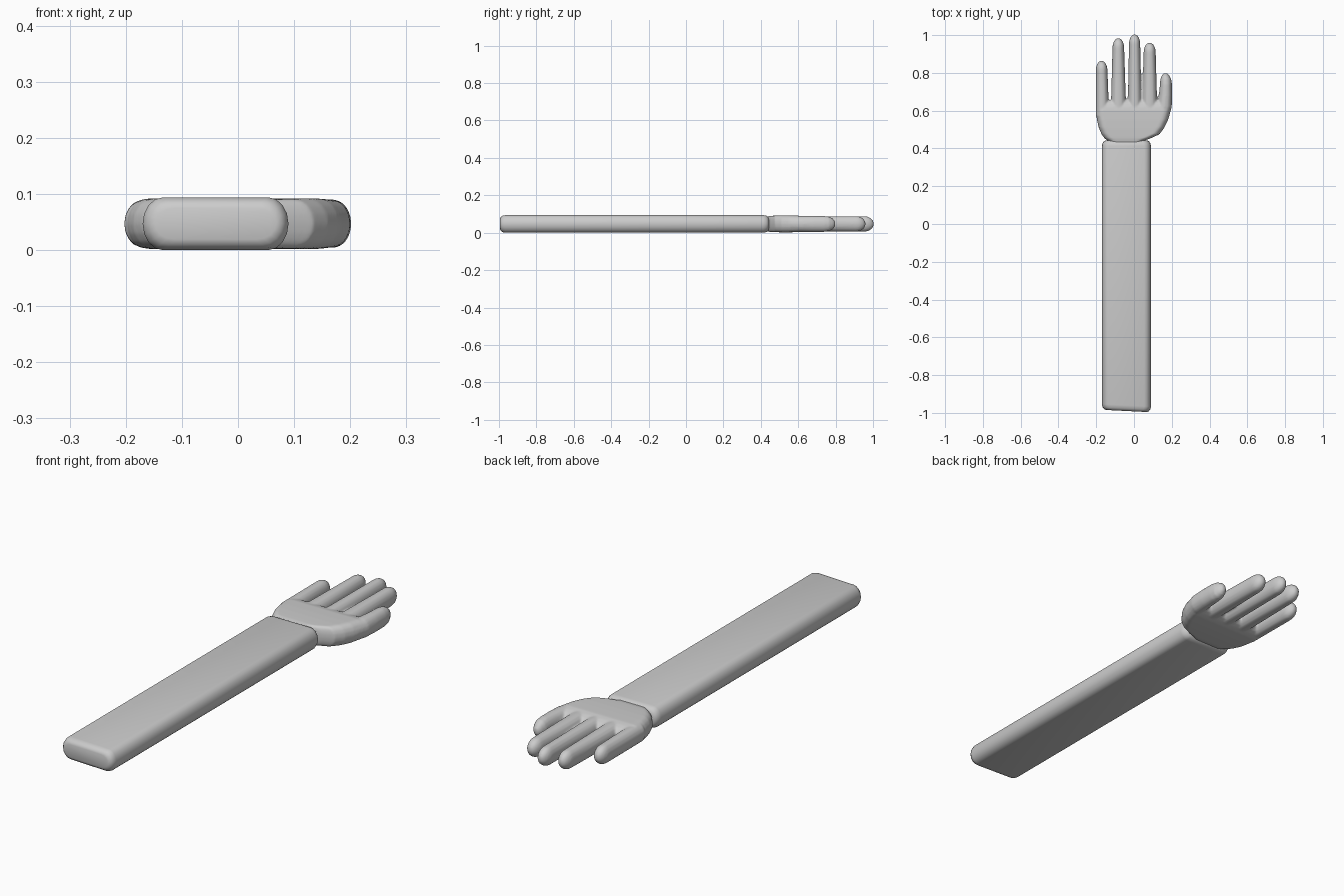
import bpy, bmesh, math

cube = bpy.data.objects.get("Cube")
if cube:
    bpy.data.objects.remove(cube)

grey = bpy.data.materials.new("light grey")
grey.use_nodes = True
colour = (0.6, 0.6, 0.6, 1)
grey.diffuse_color = colour
grey.node_tree.nodes["Principled BSDF"].inputs["Base Color"].default_value = colour

MID = 0.047    # height of the centre plane
STEPS = 8      # segments on each rounded side


def section(bm, y, left, right, h, skew=0):
    """Rounded slab cross-section between two x limits."""
    c, w = (left + right) / 2, (right - left) / 2
    r = min(0.036, w * 0.9)
    ring = []
    for side in (1, -1):
        for k in range(STEPS + 1):
            a = side * (-math.pi / 2 + math.pi * k / STEPS) if side > 0 else math.pi / 2 + math.pi * k / STEPS
            x = c + side * (w - r) + r * math.cos(a)
            ring.append(bm.verts.new((x, y - skew * (x - c), MID + h * math.sin(a))))
    return ring


def loft(bm, rows):
    rings = [section(bm, *row) for row in rows]
    for a, b in zip(rings, rings[1:]):
        for i in range(len(a)):
            j = (i + 1) % len(a)
            bm.faces.new((a[i], a[j], b[j], b[i]))
    bm.faces.new(rings[0][::-1])
    bm.faces.new(rings[-1])


def finish(bm, name):
    bmesh.ops.recalc_face_normals(bm, faces=bm.faces)
    mesh = bpy.data.meshes.new(name)
    bm.to_mesh(mesh)
    bm.free()
    mesh.materials.append(grey)
    ob = bpy.data.objects.new(name, mesh)
    bpy.context.collection.objects.link(ob)
    bpy.ops.object.select_all(action="DESELECT")
    ob.select_set(True)
    bpy.context.view_layer.objects.active = ob
    bpy.ops.object.shade_smooth_by_angle(angle=math.radians(50))
    return ob


def finger(bm, base, tip, y0, y1, w0, w1, h=0.041):
    """Straight tapering finger with a rounded end."""
    rows = [(y0, base - w0, base + w0, h)]
    for k in range(7):
        a = math.radians(14 * k)
        y = y1 - 0.05 + 0.05 * math.sin(a)
        s = max(math.cos(a), 0.1)
        c = base + (tip - base) * (y - y0) / (y1 - y0)
        rows.append((y, c - w1 * s, c + w1 * s, h * s))
    loft(bm, rows)


# Forearm: long slab with softened ends
bm = bmesh.new()
ends = ((0, 0.022, 0.028), (0.004, 0.012, 0.037), (0.014, 0.004, 0.044), (0.03, 0, 0.047))
rows = [(-0.99 + d, -0.17 + i, 0.09 - i, h, 0.05) for d, i, h in ends]
rows += [(0.443 - d, -0.17 + i, 0.09 - i, h) for d, i, h in ends[::-1]]
loft(bm, rows)
finish(bm, "forearm")

# Hand: palm, four fingers and thumb fused into one skin
bm = bmesh.new()
loft(bm, [(0.42, -0.13, 0.045, 0.037), (0.442, -0.14, 0.055, 0.041),
          (0.452, -0.155, 0.085, 0.043), (0.475, -0.172, 0.135, 0.044),
          (0.51, -0.187, 0.161, 0.045), (0.55, -0.196, 0.18, 0.045),
          (0.6, -0.202, 0.194, 0.044), (0.62, -0.195, 0.195, 0.04),
          (0.64, -0.17, 0.17, 0.032), (0.655, -0.14, 0.14, 0.018)])
finger(bm, -0.167, -0.172, 0.57, 0.864, 0.036, 0.031)
finger(bm, -0.082, -0.083, 0.57, 0.984, 0.042, 0.031)
finger(bm, 0.004, 0.003, 0.57, 1.004, 0.038, 0.030)
finger(bm, 0.083, 0.083, 0.57, 0.96, 0.042, 0.032)
loft(bm, [(0.56, 0.1, 0.184, 0.041), (0.62, 0.123, 0.2, 0.043), (0.68, 0.132, 0.202, 0.043),
          (0.74, 0.137, 0.201, 0.042), (0.765, 0.139, 0.198, 0.038),
          (0.785, 0.146, 0.188, 0.028), (0.798, 0.158, 0.176, 0.012)])
hand = finish(bm, "hand")
remesh = hand.modifiers.new("fuse", "REMESH")
remesh.mode = "VOXEL"
remesh.voxel_size = 0.005
remesh.use_smooth_shade = True
soften = hand.modifiers.new("soften", "SMOOTH")
soften.factor = 0.5
soften.iterations = 4
# Smoothing by angle must not split the fused skin
for m in list(hand.modifiers):
    if m.type == "NODES":
        hand.modifiers.remove(m)
